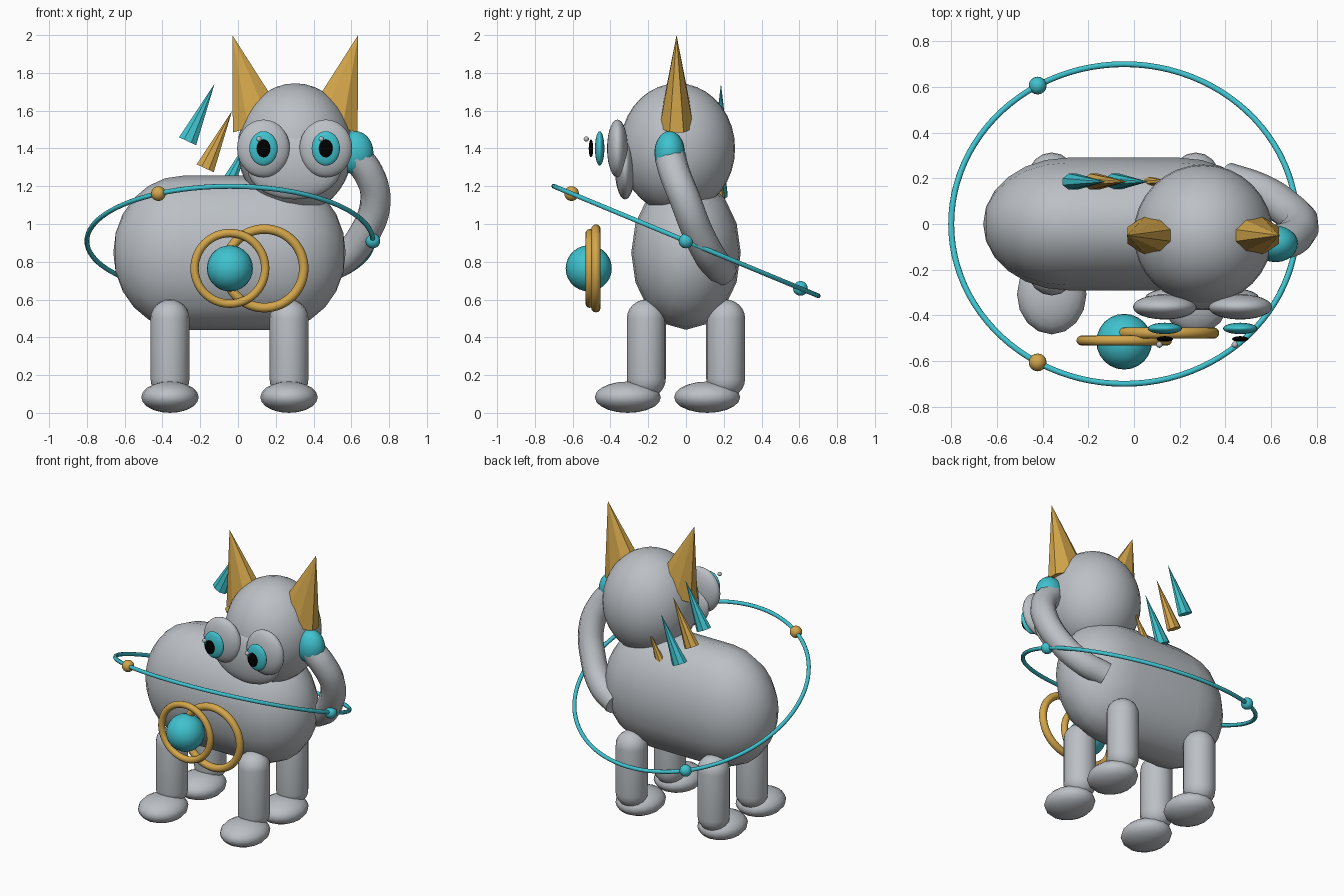
import bpy, bmesh, math
from mathutils import Vector, Matrix

if "Cube" in bpy.data.objects:
    bpy.data.objects.remove(bpy.data.objects["Cube"])


def material(name, rgb):
    m = bpy.data.materials.new(name)
    m.diffuse_color = (*rgb, 1)
    m.use_nodes = True
    m.node_tree.nodes["Principled BSDF"].inputs["Base Color"].default_value = m.diffuse_color
    return m


GREY = material("soft_grey", (0.50, 0.53, 0.56))
GOLD = material("gold", (0.65, 0.38, 0.07))
CYAN = material("cyan", (0.05, 0.54, 0.62))
BLACK = material("black", (0.0, 0.0, 0.0))


def finish(name, bm, mat, matrix=Matrix(), smooth=True):
    bm.transform(matrix)
    bmesh.ops.recalc_face_normals(bm, faces=bm.faces)
    for f in bm.faces:
        f.smooth = smooth
    me = bpy.data.meshes.new(name)
    bm.to_mesh(me)
    bm.free()
    me.materials.append(mat)
    ob = bpy.data.objects.new(name, me)
    bpy.context.collection.objects.link(ob)
    return ob


def ellipsoid(name, loc, radii, mat, seg=24, rings=14):
    bm = bmesh.new()
    bmesh.ops.create_uvsphere(bm, u_segments=seg, v_segments=rings, radius=1)
    return finish(name, bm, mat, Matrix.Translation(loc) @ Matrix.Diagonal((*radii, 1)))


def capsule(name, r, cap, half, mat, matrix, seg=16, rings=6):
    """Rounded cylinder along z: radius r, cap height cap, straight half length half."""
    bm = bmesh.new()
    angles = [math.pi / 2 * i / rings for i in range(rings + 1)]
    prof = [(r * math.sin(a), half + cap * math.cos(a)) for a in angles]
    prof += [(x, -z) for x, z in reversed(prof)]
    vs = [bm.verts.new((x, 0, z)) for x, z in prof]
    es = [bm.edges.new(p) for p in zip(vs, vs[1:])]
    bmesh.ops.spin(bm, geom=vs + es, cent=(0, 0, 0), axis=(0, 0, 1),
                   angle=2 * math.pi, steps=seg, use_duplicate=False)
    bmesh.ops.remove_doubles(bm, verts=bm.verts, dist=1e-4)
    return finish(name, bm, mat, matrix)


def torus(name, loc, major, minor, mat, rot, seg=64, sides=12):
    bm = bmesh.new()
    rows = []
    for i in range(seg):
        a = 2 * math.pi * i / seg
        row = []
        for j in range(sides):
            b = 2 * math.pi * j / sides
            d = major + minor * math.cos(b)
            row.append(bm.verts.new((d * math.cos(a), d * math.sin(a), minor * math.sin(b))))
        rows.append(row)
    for i in range(seg):
        p, q = rows[i], rows[(i + 1) % seg]
        for j in range(sides):
            k = (j + 1) % sides
            bm.faces.new((p[j], q[j], q[k], p[k]))
    return finish(name, bm, mat, Matrix.Translation(loc) @ rot)


def spike(name, base, tip, rx, ry, mat, seg=8):
    """Flat-sided cone leaning in the xz plane, flattened along y."""
    base, tip = Vector(base), Vector(tip)
    d = tip - base
    bm = bmesh.new()
    bmesh.ops.create_cone(bm, cap_ends=True, segments=seg, radius1=1, radius2=0, depth=1)
    m = (Matrix.Translation((base + tip) / 2)
         @ Matrix.Rotation(math.atan2(d.x, d.z), 4, 'Y')
         @ Matrix.Diagonal((rx, ry, d.length, 1))
         @ Matrix.Rotation(math.pi / seg, 4, 'Z'))
    return finish(name, bm, mat, m, smooth=False)


# Body: oval capsule lying along x
capsule("body", 1, 0.37, 0.245, GREY,
        Matrix.Translation((-0.045, 0, 0.848)) @ Matrix.Diagonal((1, 0.29, 0.408, 1))
        @ Matrix.Rotation(math.pi / 2, 4, 'Y'))

# Legs and feet
for sx, x in (("left", -0.36), ("right", 0.27)):
    for sy, y in (("front", -0.21), ("back", 0.21)):
        capsule(f"{sy}_{sx}_leg", 0.103, 0.10, 0.16, GREY, Matrix.Translation((x, y, 0.34)))
        ellipsoid(f"{sy}_{sx}_foot", (x, y - 0.098, 0.083), (0.152, 0.175, 0.083), GREY, 16, 10)

# Head and muzzle
HX = 0.303
ellipsoid("head", (HX, -0.045, 1.40), (0.305, 0.305, 0.345), GREY, 32, 18)
ellipsoid("muzzle", (HX - 0.005, -0.322, 1.30), (0.25, 0.055, 0.17), GREY)

# Eyes and ears, mirrored about the head centre
for side, s in (("left", -1), ("right", 1)):
    ex = HX - 0.003 + s * 0.165
    ellipsoid(f"{side}_eyeball", (ex, -0.363, 1.40), (0.14, 0.055, 0.153), GREY)
    ellipsoid(f"{side}_iris", (ex, -0.457, 1.40), (0.075, 0.025, 0.091), CYAN)
    ellipsoid(f"{side}_pupil", (ex, -0.503, 1.40), (0.036, 0.012, 0.047), BLACK)
    ellipsoid(f"{side}_eye_glint", (ex - 0.024, -0.528, 1.45), (0.014,) * 3, GREY, 12, 8)
    spike(f"{side}_ear", (HX + s * 0.193, -0.05, 1.525), (HX + s * 0.333, -0.05, 2.0),
          0.155, 0.097, GOLD)

# Tail: swept tube curling up beside the head
cu = bpy.data.curves.new("tail", 'CURVE')
cu.dimensions = '3D'
cu.bevel_depth = 0.082
cu.bevel_resolution = 3
cu.resolution_u = 6
cu.use_fill_caps = True
path = [(0.40, 0.19, 0.75), (0.55, 0.14, 0.81), (0.67, 0.065, 0.95),
        (0.728, -0.005, 1.13), (0.69, -0.06, 1.27), (0.62, -0.085, 1.36)]
sp = cu.splines.new('BEZIER')
sp.bezier_points.add(len(path) - 1)
for bp, co in zip(sp.bezier_points, path):
    bp.co = co
    bp.handle_left_type = bp.handle_right_type = 'AUTO'
cu.materials.append(GREY)
bpy.context.collection.objects.link(bpy.data.objects.new("tail", cu))
ellipsoid("tail_tip", (0.62, -0.087, 1.377), (0.097, 0.08, 0.115), CYAN)

# Row of floating spikes down the back
for i in range(4):
    bx, bz = -0.267 + 0.093 * i, 1.438 - 0.143 * i
    spike(f"back_spike_{i + 1}", (bx, 0.185, bz), (bx + 0.143, 0.185, bz + 0.305),
          0.054, 0.038, (CYAN, GOLD)[i % 2])

# Tilted orbit ring with three beads
tilt = Matrix.Rotation(math.radians(-22.5), 4, 'X')
centre = Vector((-0.043, 0, 0.91))
torus("orbit_ring", centre, 0.757, 0.013, CYAN, tilt, seg=96, sides=10)
for i, mat in enumerate((CYAN, CYAN, GOLD)):
    a = 2 * math.pi * i / 3
    p = centre + tilt @ Vector((0.757 * math.cos(a), 0.757 * math.sin(a), 0))
    ellipsoid(f"orbit_bead_{i + 1}", p, (0.039,) * 3, mat, 16, 10)

# Floating orb with two upright hoops
upright = Matrix.Rotation(math.pi / 2, 4, 'X')
ellipsoid("orb", (-0.043, -0.515, 0.765), (0.122,) * 3, CYAN)
torus("small_hoop", (-0.043, -0.51, 0.765), 0.187, 0.022, GOLD, upright)
torus("large_hoop", (0.14, -0.477, 0.765), 0.208, 0.025, GOLD, upright)
